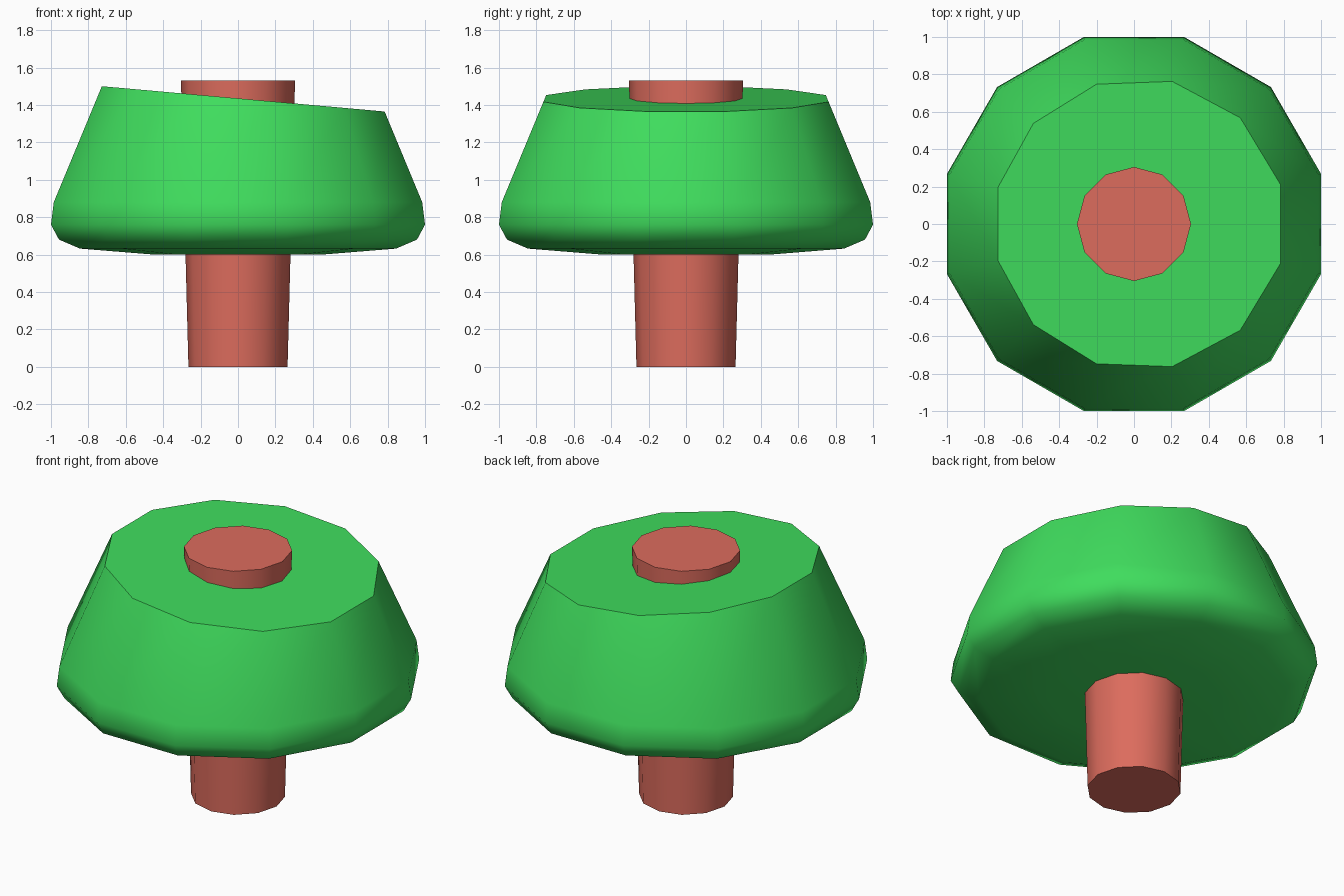
import bpy, bmesh
from math import cos, sin, pi, radians
from mathutils import Vector

if "Cube" in bpy.data.objects:
    bpy.data.objects.remove(bpy.data.objects["Cube"])

SIDES = 12


def lathe(profile, offset):
    """Capped 12-sided solid of revolution from (radius, z) points, bottom to top."""
    bm = bmesh.new()
    rings = [[bm.verts.new((r * cos(offset + 2 * pi * i / SIDES),
                            r * sin(offset + 2 * pi * i / SIDES), z))
              for i in range(SIDES)] for r, z in profile]
    for low, high in zip(rings, rings[1:]):
        for i in range(SIDES):
            j = (i + 1) % SIDES
            bm.faces.new((low[i], low[j], high[j], high[i]))
    bm.faces.new(rings[0][::-1])
    bm.faces.new(rings[-1])
    return bm


def finish(name, bm, colour):
    bmesh.ops.recalc_face_normals(bm, faces=bm.faces[:])
    mesh = bpy.data.meshes.new(name)
    bm.to_mesh(mesh)
    bm.free()
    mesh.shade_smooth()
    mesh.set_sharp_from_angle(angle=radians(45))
    mat = bpy.data.materials.new(name + "_colour")
    mat.diffuse_color = (*colour, 1)
    mat.use_nodes = True
    mat.node_tree.nodes["Principled BSDF"].inputs["Base Color"].default_value = mat.diffuse_color
    mesh.materials.append(mat)
    obj = bpy.data.objects.new(name, mesh)
    bpy.context.collection.objects.link(obj)
    return obj


# Green body: profile measured across the flats, so scale out to the corners
k = 1 / cos(pi / SIDES)
profile = [(0.45, 0.60), (0.845, 0.632), (0.957, 0.68), (1.0, 0.76),
           (0.985, 0.88), (0.645, 1.70)]
body = lathe([(r * k, z) for r, z in profile], pi / SIDES)

# Slanted top: slice off with a tilted plane and close the cut
cut = bmesh.ops.bisect_plane(
    body, geom=body.verts[:] + body.edges[:] + body.faces[:],
    plane_co=Vector((0, 0, 1.435)), plane_no=Vector((0.0894, 0, 1)),
    clear_outer=True)
rim = [e for e in cut["geom_cut"] if isinstance(e, bmesh.types.BMEdge)]
bmesh.ops.contextual_create(body, geom=rim)
finish("body", body, (0.05, 0.72, 0.11))

# Red stem: slightly tapered, running through the body
finish("stem", lathe([(0.265, 0), (0.305, 1.53)], 0), (0.72, 0.15, 0.11))
